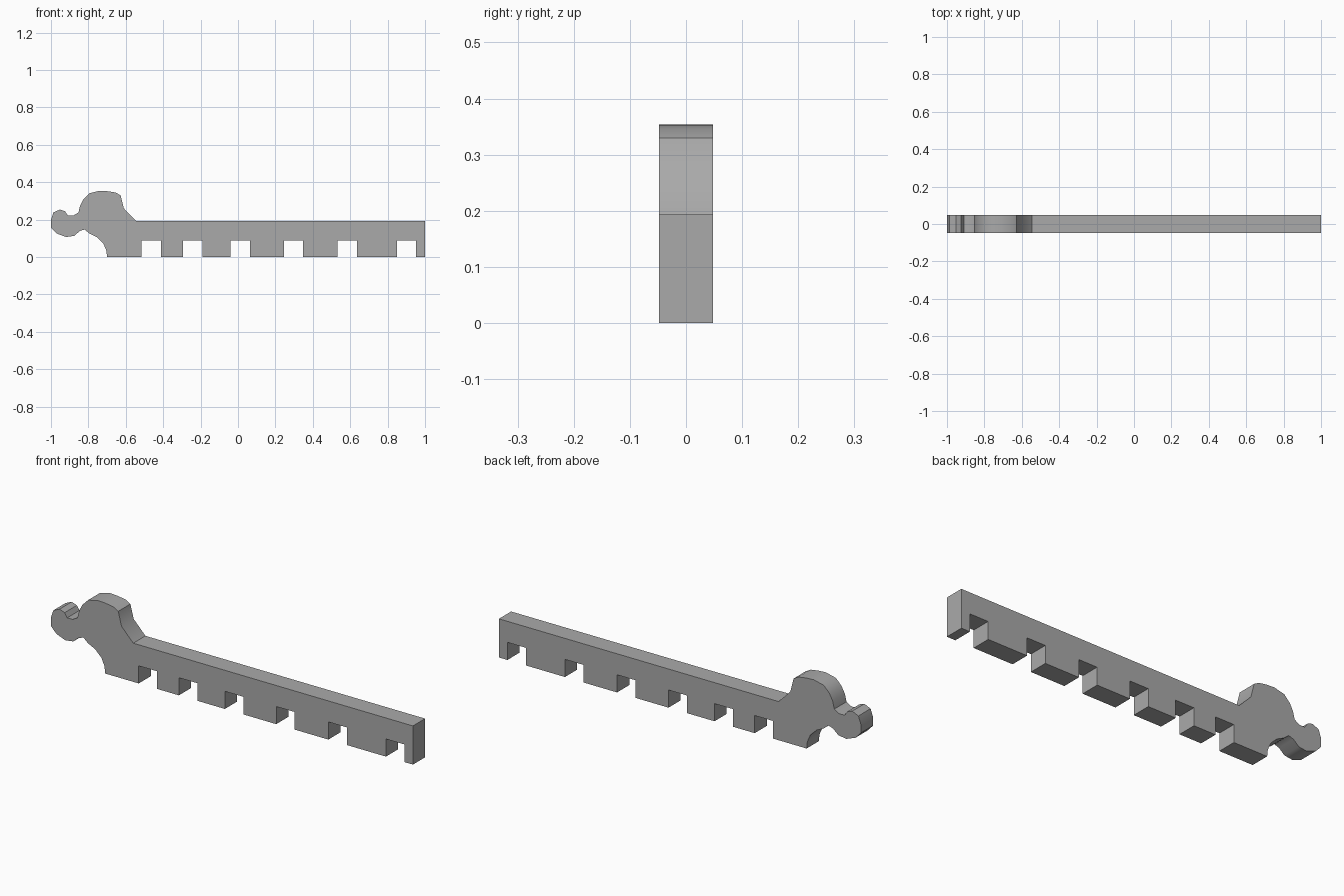
import bpy, bmesh, math

if "Cube" in bpy.data.objects:
    bpy.data.objects.remove(bpy.data.objects["Cube"], do_unlink=True)

HALF_WIDTH = 0.048
BAR_TOP = 0.193
NOTCH_TOP = 0.088
NOTCH_WIDTH = 0.102
NOTCH_CENTRES = (-0.464, -0.242, 0.012, 0.296, 0.584, 0.902)

# Scrolled end, from the bar's top edge around to its bottom edge
scroll = [
    (-0.545, BAR_TOP), (-0.61, 0.26), (-0.628, 0.33), (-0.655, 0.345),
    (-0.70, 0.352), (-0.74, 0.354), (-0.795, 0.341), (-0.826, 0.309),
    (-0.844, 0.275), (-0.853, 0.238), (-0.88, 0.222), (-0.91, 0.222),
    (-0.924, 0.244), (-0.952, 0.254), (-0.986, 0.239), (-1, 0.2),
    (-1, 0.158), (-0.97, 0.126), (-0.92, 0.107), (-0.876, 0.113),
    (-0.846, 0.139), (-0.82, 0.147), (-0.795, 0.126), (-0.755, 0.106),
    (-0.72, 0.072), (-0.704, 0.035), (-0.70, 0),
]

# Underside with its row of square notches, then the plain end
outline = list(scroll)
for c in NOTCH_CENTRES:
    a, b = c - NOTCH_WIDTH / 2, c + NOTCH_WIDTH / 2
    outline += [(a, 0), (a, NOTCH_TOP), (b, NOTCH_TOP), (b, 0)]
outline += [(1, 0), (1, BAR_TOP)]

# Extrude the outline across the width
bm = bmesh.new()
face = bm.faces.new([bm.verts.new((x, -HALF_WIDTH, z)) for x, z in outline])
side = bmesh.ops.extrude_face_region(bm, geom=[face], use_keep_orig=True)
moved = [g for g in side["geom"] if isinstance(g, bmesh.types.BMVert)]
bmesh.ops.translate(bm, vec=(0, 2 * HALF_WIDTH, 0), verts=moved)
bmesh.ops.recalc_face_normals(bm, faces=bm.faces)
mesh = bpy.data.meshes.new("notched_bracket")
bm.to_mesh(mesh)
bm.free()
bracket = bpy.data.objects.new("notched_bracket", mesh)
bpy.context.collection.objects.link(bracket)

# Plain grey material
grey = bpy.data.materials.new("grey")
grey.use_nodes = True
colour = (0.4, 0.4, 0.4, 1)
grey.diffuse_color = colour
grey.node_tree.nodes["Principled BSDF"].inputs["Base Color"].default_value = colour
mesh.materials.append(grey)

# Smooth the curves, keep the corners crisp
bpy.context.view_layer.objects.active = bracket
bracket.select_set(True)
bpy.ops.object.shade_smooth_by_angle(angle=math.radians(35))
